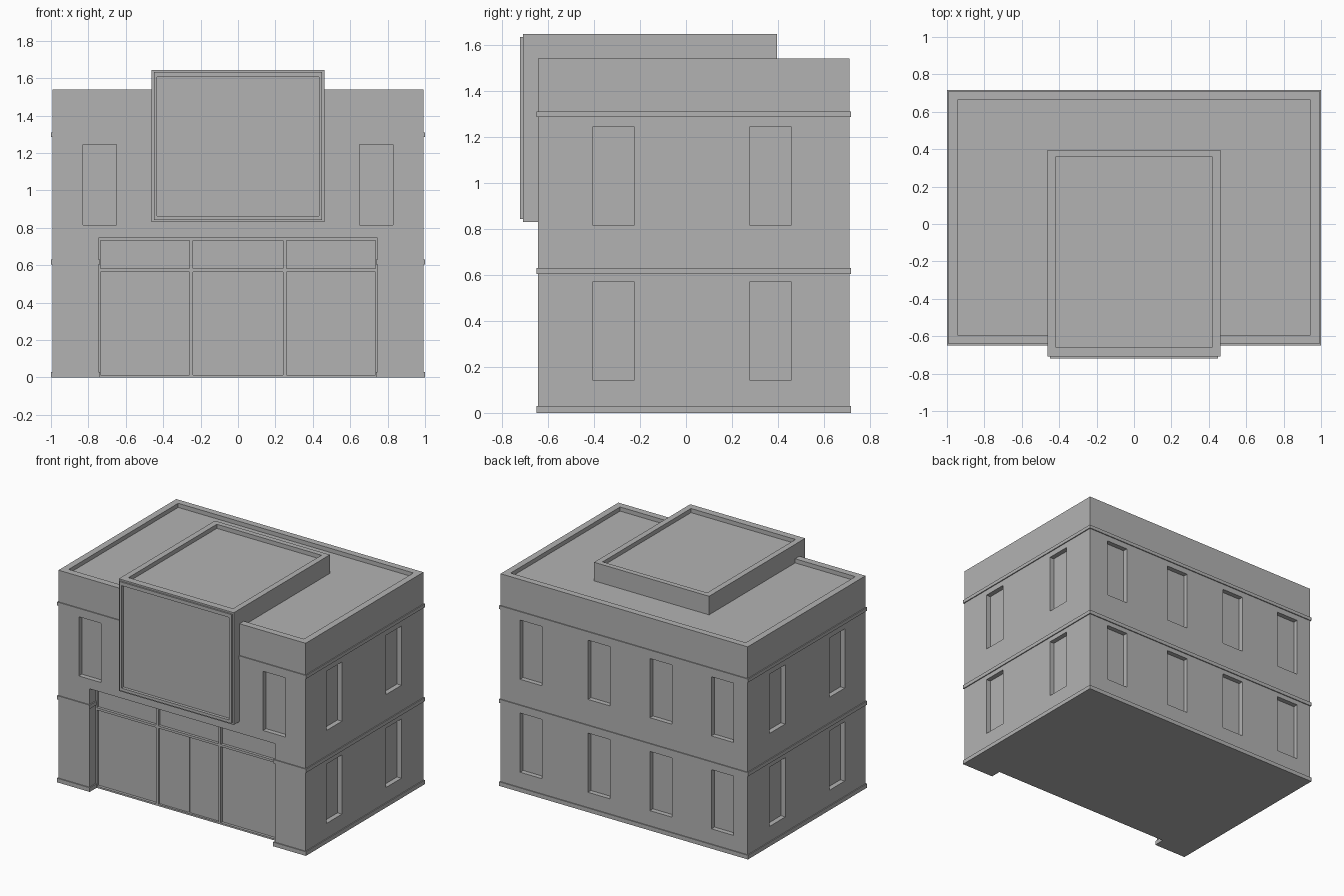
import bpy
import bmesh

if "Cube" in bpy.data.objects:
    bpy.data.objects.remove(bpy.data.objects["Cube"], do_unlink=True)

grey = bpy.data.materials.new("plain grey")
grey.use_nodes = True
grey.diffuse_color = (0.45, 0.45, 0.45, 1)
grey.node_tree.nodes["Principled BSDF"].inputs["Base Color"].default_value = (0.45, 0.45, 0.45, 1)

# Overall extents of the walls
WX, FRONT, BACK, TOP = 0.993, -0.642, 0.71, 1.54
DEPTH = 0.035
LIP = 0.007


def finish(name, bm):
    bmesh.ops.recalc_face_normals(bm, faces=bm.faces)
    mesh = bpy.data.meshes.new(name)
    bm.to_mesh(mesh)
    bm.free()
    mesh.materials.append(grey)
    obj = bpy.data.objects.new(name, mesh)
    bpy.context.collection.objects.link(obj)
    return obj


def boxes(name, spans):
    """One object from boxes given as ((x0, x1), (y0, y1), (z0, z1))."""
    bm = bmesh.new()
    for span in spans:
        for v in bmesh.ops.create_cube(bm, size=1)["verts"]:
            for i, (low, high) in enumerate(span):
                v.co[i] = low if v.co[i] < 0 else high
    return finish(name, bm)


def slab(name, outline, z0, z1):
    """Extrude a floor outline between two heights."""
    bm = bmesh.new()
    face = bm.faces.new([bm.verts.new((x, y, z0)) for x, y in outline])
    new = bmesh.ops.extrude_face_region(bm, geom=[face])["geom"]
    for v in new:
        if isinstance(v, bmesh.types.BMVert):
            v.co.z = z1
    return finish(name, bm)


def carve(obj, spans):
    """Cut boxes out of an object, then drop the cutter."""
    cutter = boxes("cutter", spans)
    cutter.hide_render = True
    mod = obj.modifiers.new("openings", "BOOLEAN")
    mod.operation, mod.solver, mod.object = "DIFFERENCE", "EXACT", cutter
    bpy.context.view_layer.objects.active = obj
    bpy.ops.object.modifier_apply(modifier=mod.name)
    bpy.data.objects.remove(cutter, do_unlink=True)


# Main building with window recesses, entrance and sunken roof
LOWER, UPPER = (0.14, 0.57), (0.815, 1.245)
cuts = [((-0.945, 0.945), (-0.593, 0.663), (TOP - 0.03, 2)),
        ((-0.745, 0.745), (-1, -0.55), (-1, 0.745))]
for floor in (LOWER, UPPER):
    for x in (-0.79, -0.295, 0.203, 0.748):
        cuts.append(((x - 0.088, x + 0.088), (BACK - DEPTH, 1), floor))
    for y in (-0.315, 0.368):
        for side in (-1, 1):
            xs = sorted((side * (WX - DEPTH), side * 1.2))
            cuts.append((xs, (y - 0.089, y + 0.089), floor))
for side in (-1, 1):
    cuts.append((sorted((side * 0.65, side * 0.83)), (-1, FRONT + DEPTH), UPPER))
walls = boxes("walls", [((-WX, WX), (FRONT, BACK), (0, TOP))])
carve(walls, cuts)

# String courses, wrapping into the entrance on the ground floor
f, b = FRONT - LIP, BACK + LIP
outer = [(1, f), (1, b), (-1, b), (-1, f)]
notch = [(-0.737, f), (-0.737, -0.54), (0.737, -0.54), (0.737, f)]
slab("base_course", outer + notch, 0, 0.03)
slab("middle_course", outer + notch, 0.603, 0.63)
slab("upper_course", outer, 1.285, 1.31)

# Projecting bay, rising through the roof
bay = boxes("bay", [((-0.462, 0.462), (-0.708, 0.395), (0.83, 1.645))])
bay_cuts = [((-0.42, 0.42), (-0.657, 0.357), (1.615, 2)),
            ((-0.432, 0.432), (-1, -0.698), (0.863, 1.607))]
for side in (-1, 1):
    bay_cuts.append((sorted((side * 0.065, side * 0.29)), (-1, -0.66), (0.97, 1.515)))
carve(bay, bay_cuts)

# Raised frame around the bay front
frame = boxes("bay_frame", [((-0.45, 0.45), (-0.72, -0.7), (0.842, 1.633))])
carve(frame, [((-0.432, 0.432), (-1, 0), (0.863, 1.607))])

# Shopfront frame: rails, jambs, mullions
bars = [((-0.745, 0.745), (-0.57, -0.54), z)
        for z in ((0, 0.012), (0.565, 0.582), (0.733, 0.745))]
for x in (-0.74, -0.25, 0.25, 0.74):
    half = 0.009 if abs(x) < 0.5 else 0.005
    bars.append(((x - half, x + half), (-0.57, -0.54), (0, 0.745)))
boxes("shopfront_frame", bars)

# Pair of entrance doors with a narrow joint
boxes("entrance_doors", [((-0.241, -0.002), (-0.555, -0.54), (0.012, 0.565)),
                         ((0.002, 0.241), (-0.555, -0.54), (0.012, 0.565))])
